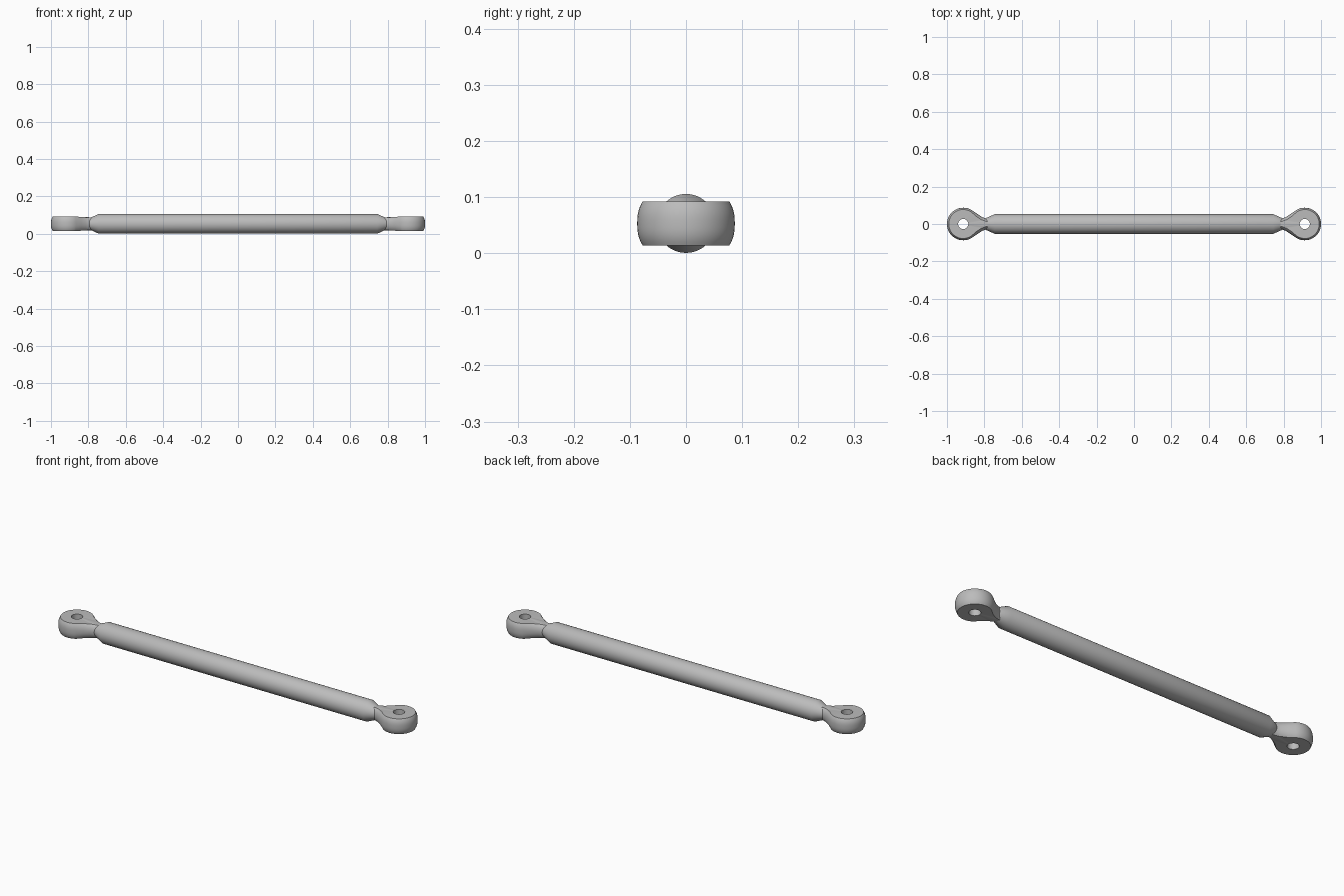
import bpy, bmesh, math

old = bpy.data.objects.get("Cube")
if old:
    bpy.data.objects.remove(old, do_unlink=True)

MID_Z = 0.053
EYE_X = 0.913
EYE_R = 0.087
HOLE_R = 0.027

steel = bpy.data.materials.new("grey steel")
steel.use_nodes = True
colour = (0.5, 0.5, 0.5, 1)
steel.diffuse_color = colour
steel.node_tree.nodes["Principled BSDF"].inputs["Base Color"].default_value = colour


def bridge(bm, a, b):
    n = len(a)
    for i in range(n):
        j = (i + 1) % n
        bm.faces.new((a[i], a[j], b[j], b[i]))


def finish(bm, name):
    bmesh.ops.recalc_face_normals(bm, faces=bm.faces)
    mesh = bpy.data.meshes.new(name)
    bm.to_mesh(mesh)
    bm.free()
    mesh.materials.append(steel)
    ob = bpy.data.objects.new(name, mesh)
    bpy.context.collection.objects.link(ob)
    bpy.ops.object.select_all(action="DESELECT")
    ob.select_set(True)
    bpy.context.view_layer.objects.active = ob
    bpy.ops.object.shade_smooth_by_angle(angle=math.radians(25))
    return ob


# Round bar with tapered ends
def make_rod():
    bm = bmesh.new()
    rings = []
    for x, r in ((-0.795, 0.03), (-0.745, 0.0525), (0.745, 0.0525), (0.795, 0.03)):
        ring = []
        for i in range(48):
            a = math.tau * i / 48
            ring.append(bm.verts.new((x, r * math.cos(a), MID_Z + r * math.sin(a))))
        rings.append(ring)
    for a, b in zip(rings, rings[1:]):
        bridge(bm, a, b)
    bm.faces.new(rings[0])
    bm.faces.new(rings[-1])
    finish(bm, "rod")


# Teardrop outline: u runs from the eye centre towards the rod
def outline():
    start = math.radians(57)
    sweep = math.tau - 2 * start
    arc = [(EYE_R * math.cos(start + sweep * i / 40),
            EYE_R * math.sin(start + sweep * i / 40)) for i in range(41)]
    neck = [(0.075, 0.054), (0.1, 0.038), (0.12, 0.029), (0.15, 0.025)]
    return ([(0.15, 0)] + [p for p in reversed(neck)] + arc
            + [(u, -v) for u, v in neck])


# Barrel-sided eye with a through hole, blending into a rounded neck
def make_eye(name, side):
    bm = bmesh.new()
    points = outline()
    rings = []

    def add_ring(pts):
        rings.append([bm.verts.new((side * (EYE_X - u), v, MID_Z + z)) for u, v, z in pts])

    for k in range(-6, 7):
        t = k / 6
        ring = []
        for u, v in points:
            blend = min(max((u - 0.05) / 0.07, 0), 1)
            bulge = 1 - 0.11 * abs(t) ** 2.6
            width = bulge * (1 - blend) + math.sqrt(1 - 0.75 * t * t) * blend
            height = 0.039 * (1 - 0.14 * blend)
            ring.append((u * (bulge if u < 0.05 else 1 - (1 - bulge) * (1 - blend)),
                         v * width, t * height))
        add_ring(ring)
    for z in (0.039, -0.039):
        add_ring([(HOLE_R * math.cos(math.atan2(v, u)),
                   HOLE_R * math.sin(math.atan2(v, u)), z) for u, v in points])
    for i, ring in enumerate(rings):
        bridge(bm, ring, rings[(i + 1) % len(rings)])
    finish(bm, name)


make_rod()
make_eye("left_eye", 1)
make_eye("right_eye", -1)
